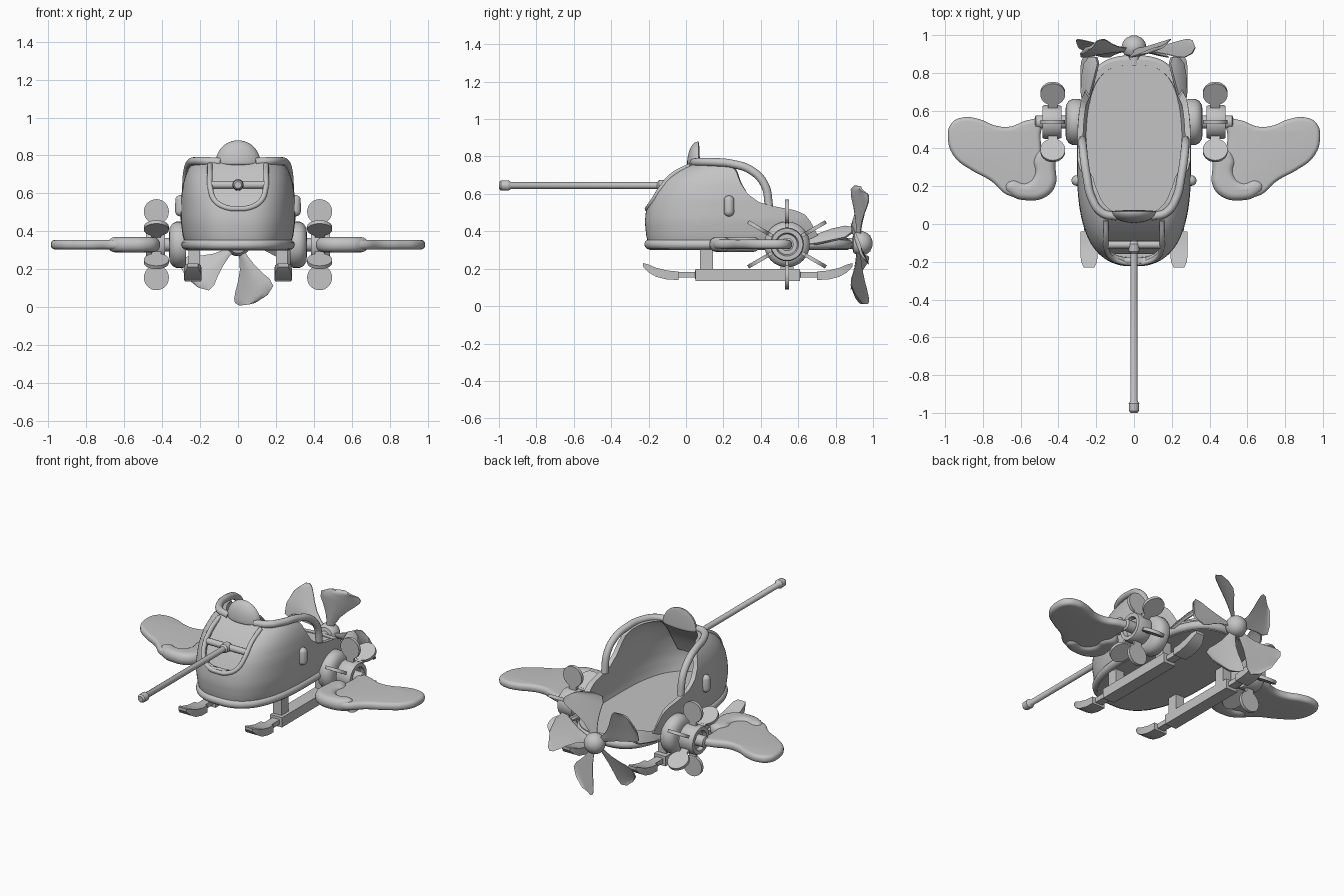
import bpy, bmesh, math
from mathutils import Matrix, Vector

if "Cube" in bpy.data.objects:
    bpy.data.objects.remove(bpy.data.objects["Cube"])

grey = bpy.data.materials.new("soft_grey")
grey.diffuse_color = (0.55, 0.55, 0.55, 1)
grey.use_nodes = True
grey.node_tree.nodes["Principled BSDF"].inputs["Base Color"].default_value = grey.diffuse_color


def finish(name, bm, mirror=False, angle=35):
    bmesh.ops.recalc_face_normals(bm, faces=bm.faces)
    me = bpy.data.meshes.new(name)
    bm.to_mesh(me)
    bm.free()
    me.materials.clear()
    me.materials.append(grey)
    ob = bpy.data.objects.new(name, me)
    bpy.context.collection.objects.link(ob)
    bpy.ops.object.select_all(action='DESELECT')
    ob.select_set(True)
    bpy.context.view_layer.objects.active = ob
    bpy.ops.object.shade_smooth_by_angle(angle=math.radians(angle))
    if mirror:
        ob.modifiers.new("mirror", 'MIRROR').use_mirror_merge = False
    return ob


def loft(bm, rings, wrap=False):
    """Skin a list of closed rings; cap the ends, or join last to first."""
    vs = [[bm.verts.new(p) for p in r] for r in rings]
    n = len(vs[0])
    pairs = list(zip(vs, vs[1:])) + ([(vs[-1], vs[0])] if wrap else [])
    for a, b in pairs:
        for i in range(n):
            bm.faces.new((a[i], a[(i + 1) % n], b[(i + 1) % n], b[i]))
    if not wrap:
        bm.faces.new(vs[0])
        bm.faces.new(vs[-1])


def lathe(name, profile, centre, axis, mirror=False, seg=32):
    """Round part: profile of (position along axis, radius)."""
    bm = bmesh.new()
    rings = []
    for d, r in profile:
        ring = []
        for i in range(seg):
            u, v = r * math.cos(math.tau * i / seg), r * math.sin(math.tau * i / seg)
            off = (d, u, v) if axis == 'X' else (u, d, v)
            ring.append(Vector(centre) + Vector(off))
        rings.append(ring)
    loft(bm, rings)
    return finish(name, bm, mirror)


def curve_part(name, pts, bevel, closed=False, fill=False, mirror=False, extrude=0.0):
    """Tube along smooth points, or a rounded flat plate from an outline."""
    cu = bpy.data.curves.new(name + "_path", 'CURVE')
    cu.dimensions = '2D' if fill else '3D'
    cu.fill_mode = 'BOTH' if fill else 'FULL'
    cu.bevel_depth, cu.bevel_resolution, cu.resolution_u = bevel, 4, 8
    cu.extrude, cu.use_fill_caps = extrude, not fill
    if fill:
        cu.offset = -bevel
    sp = cu.splines.new('BEZIER')
    sp.bezier_points.add(len(pts) - 1)
    for bp, p in zip(sp.bezier_points, pts):
        bp.co = (p[0], p[1], 0) if fill else p
        bp.handle_left_type = bp.handle_right_type = 'AUTO'
    sp.use_cyclic_u = closed
    tmp = bpy.data.objects.new(name + "_path", cu)
    bpy.context.collection.objects.link(tmp)
    dg = bpy.context.evaluated_depsgraph_get()
    me = bpy.data.meshes.new_from_object(tmp.evaluated_get(dg))
    bpy.data.objects.remove(tmp)
    bm = bmesh.new()
    bm.from_mesh(me)
    bmesh.ops.remove_doubles(bm, verts=bm.verts, dist=0.0005)
    if fill:
        bmesh.ops.translate(bm, verts=bm.verts, vec=(0, 0, 0.33))
    return finish(name, bm, mirror)


def box(bm, size, mat):
    bmesh.ops.create_cube(bm, size=1, matrix=mat @ Matrix.Diagonal((*size, 1)))


def interp(x, table):
    for (a, fa), (b, fb) in zip(table, table[1:]):
        if x <= b:
            t = max(0, (x - a) / (b - a))
            return fa + (fb - fa) * t
    return table[-1][1]


# Hull shape: half width and nose position by height, wall height by depth
WIDTH = [(.30, .27), (.38, .292), (.46, .302), (.58, .3), (.66, .288), (.72, .268), (.77, .235)]
NOSE = [(.30, -.195), (.38, -.213), (.45, -.22), (.52, -.213), (.60, -.188), (.66, -.15),
        (.70, -.11), (.74, -.045), (.77, .03)]
HEIGHT = [(.10, .765), (.22, .75), (.26, .725), (.29, .66), (.33, .60), (.39, .555), (.46, .535),
          (.58, .512), (.63, .49), (.67, .44), (.70, .385), (.75, .365), (.87, .36)]
MID, TAIL = .33, .87


def hull_point(phi, z, inset=0.0):
    a = interp(z, WIDTH) - inset
    c, s = math.cos(phi), math.sin(phi)
    n = 3.1 if s > 0 else 2.7
    b = (TAIL - MID if s > 0 else MID - interp(z, NOSE)) - inset
    r = (abs(c / a) ** n + abs(s / b) ** n) ** (-1 / n)
    return Vector((r * c, MID + r * s, z))


def nose_y(x, z):
    a = interp(z, WIDTH)
    return MID - (MID - interp(z, NOSE)) * (1 - (abs(x) / a) ** 2.7) ** (1 / 2.7)


SEG = 144
phis = [math.tau * i / SEG for i in range(SEG)]
tops = [interp(hull_point(p, .4).y, HEIGHT) for p in phis]
LEVELS = 18
bm = bmesh.new()
rings = [[hull_point(p, .30 + (h - .30) * k / LEVELS) for p, h in zip(phis, tops)] for k in range(LEVELS + 1)]
rings += [[hull_point(p, .30 + (h - .30) * k / LEVELS, .03) for p, h in zip(phis, tops)]
          for k in range(LEVELS, -1, -1)]
loft(bm, rings, wrap=True)
hull = finish("hull", bm)

# U-shaped notch in the nose
bm = bmesh.new()
R = .09
u = [(-.14, .95)] + [(-.05 + R * math.cos(t), .625 + R * math.sin(t))
                     for t in [math.pi + math.pi / 2 * i / 8 for i in range(9)]]
u += [(-x, z) for x, z in reversed(u)]
loft(bm, [[(x, -.4, z) for x, z in u], [(x, .06, z) for x, z in u]])
cutter = finish("notch_cutter", bm)
cutter.hide_render = True
cut = hull.modifiers.new("notch", 'BOOLEAN')
cut.operation, cut.object, cut.solver = 'DIFFERENCE', cutter, 'EXACT'
dg = bpy.context.evaluated_depsgraph_get()
cut_mesh = bpy.data.meshes.new_from_object(hull.evaluated_get(dg))
hull.modifiers.clear()
hull.data = cut_mesh
bpy.data.objects.remove(cutter)

# Floor and the bumper around the base
bm = bmesh.new()
loft(bm, [[hull_point(p, z, .01) for p in phis] for z in (.30, .355)])
finish("floor", bm)
curve_part("base_bumper", [hull_point(p, .33, .006) for p in phis[::4]], .027, closed=True)

# Sloped panel behind the notch, notch trim and cross bar
bm = bmesh.new()
loft(bm, [[(sx * w, y, z) for sx, y, z in ((-1, yf, zf), (1, yf, zf), (1, yf + .03, zf), (-1, yf + .03, zf))]
          for w, yf, zf in ((.15, -.158, .50), (.16, -.12, .58), (.16, -.065, .67), (.15, .03, .765))])
finish("nose_panel", bm)
trim = [(-.148, .75), (-.148, .70), (-.146, .63), (-.12, .56), (-.06, .525), (0, .52)]
trim += [(-x, z) for x, z in reversed(trim[:-1])]
curve_part("notch_trim", [(x, nose_y(x, z) + .006, z) for x, z in trim], .014)
lathe("cross_bar", [(-.15, .02), (.15, .02)], (0, -.11, .645), 'X')

# Nose pole with knobs
lathe("nose_pole", [(-1, .018), (-.99, .026), (-.95, .028), (-.935, .018), (-.155, .018), (-.145, .028),
                    (-.105, .03), (-.09, .02)], (0, 0, .645), 'Y', seg=24)

# Shield fin above the nose
bm = bmesh.new()
bmesh.ops.create_uvsphere(bm, u_segments=40, v_segments=24, radius=1)
for v in bm.verts:
    x, y, z = v.co
    v.co = (x * .118, .066 + y * (.06 if y < 0 else .008), .76 + z * (.12 if z > 0 else .02))
finish("shield_fin", bm)

# Grab rails over the sides
curve_part("grab_rail", [(.09, .04, .765), (.17, .06, .77), (.225, .14, .77), (.25, .25, .76), (.265, .35, .725),
                         (.272, .42, .65), (.272, .445, .53)], .022, mirror=True)

# Side buttons
bm = bmesh.new()
bmesh.ops.create_uvsphere(bm, u_segments=24, v_segments=16, radius=.028)
for v in bm.verts:
    v.co.z += .028 if v.co.z > 0 else -.028
    v.co += Vector((.303, .23, .535))
finish("side_button", bm, mirror=True)

# Paddle engines: housing, axle, rim and six round paddles
AXLE = (0, .54, .33)
lathe("engine_housing", [(.275, .115), (.29, .122), (.325, .122), (.345, .112), (.36, .09), (.363, .06)],
      AXLE, 'X', True)
lathe("engine_axle", [(.34, .035), (.52, .035), (.525, .025)], AXLE, 'X', True)
lathe("engine_hub", [(.385, .05), (.385, .085), (.40, .09), (.47, .09), (.485, .085), (.485, .062),
                     (.46, .055)], AXLE, 'X', True)
bm = bmesh.new()
for k in range(6):
    turn = Matrix.Translation((.43, .54, .33)) @ Matrix.Rotation(k * math.pi / 3, 4, 'X')
    bmesh.ops.create_cone(bm, cap_ends=True, segments=28, radius1=.066, radius2=.066, depth=.02,
                          matrix=turn @ Matrix.Translation((0, 0, .174)) @ Matrix.Rotation(math.pi / 2, 4, 'X'))
    box(bm, (.05, .018, .09), turn @ Matrix.Translation((0, 0, .09)))
finish("engine_paddles", bm, mirror=True)

# Wings and their rounded leading arms
wing = [(.50, .55), (.56, .55), (.66, .515), (.73, .52), (.82, .555), (.90, .565), (.965, .535), (.985, .45),
        (.95, .355), (.86, .285), (.76, .23), (.66, .15), (.54, .15), (.49, .22), (.49, .36), (.495, .46)]
curve_part("wing", wing, .022, closed=True, fill=True, mirror=True, extrude=.003)
cuff = [(.43, .37), (.49, .395), (.535, .34), (.53, .265), (.57, .222), (.65, .235), (.685, .20), (.65, .15),
        (.56, .125), (.47, .142), (.418, .20), (.415, .29)]
curve_part("wing_arm", cuff, .037, closed=True, fill=True, mirror=True, extrude=.003)

# Curved leaves at the tail corners
bm = bmesh.new()
loft(bm, [[(x - w, y, z + h), (x, y, z + h * .6), (x + w, y, z - h), (x + w - .012, y, z - h - .01),
           (x - .012, y, z + h * .6 - .014), (x - w - .01, y, z + h - .012)]
          for x, y, z, w, h in ((.26, .62, .345, .012, .015), (.258, .70, .362, .025, .024),
                                (.245, .78, .385, .034, .03), (.23, .85, .40, .036, .03),
                                (.222, .885, .41, .018, .014))])
finish("tail_leaf", bm, mirror=True, angle=60)

# Skids with turned-up tips
TIP = [(-.23, .212, .23, .028), (-.2, .18, .222, .042), (-.16, .157, .205, .046), (-.1, .142, .19, .046),
       (-.04, .14, .185, .046)]
LINK, RAIL = (.152, .182, .026), (.135, .198, .042)
stations = TIP + [(-.039, *LINK), (.049, *LINK), (.05, *RAIL), (.61, *RAIL), (.611, *LINK), (.70, *LINK)]
stations += [(.66 - y, lo, hi, w) for y, lo, hi, w in reversed(TIP)]
bm = bmesh.new()
loft(bm, [[(.238 - w, y, lo), (.238 + w, y, lo), (.238 + w, y, hi), (.238 - w, y, hi)]
          for y, lo, hi, w in stations])
finish("skid", bm, mirror=True)
bm = bmesh.new()
for y in (.11, .54):
    box(bm, (.06, .07, .14), Matrix.Translation((.23, y, .255)))
finish("skid_post", bm, mirror=True)

# Rear propeller: hub and five fan-shaped pitched blades
lathe("propeller_hub", [(.84, .03), (.89, .03), (.895, .05), (.915, .062), (.94, .066), (.965, .058),
                        (.985, .042), (.998, .012)], (0, 0, .335), 'Y')
# blade rows: radius, sweep of the two edges in degrees
EDGES = [(.03, -30, 30), (.08, -15, 18), (.14, -16, 18), (.20, -20, 20), (.25, -23, 22), (.29, -24, 20),
         (.312, -23, 10), (.325, -19, -4)]
bm = bmesh.new()
for k in range(5):
    base = 290 + 72 * k
    rows = []
    for r, e0, e1 in EDGES:
        front, back = [], []
        for j in range(9):
            t = j / 8
            deg = e0 + (e1 - e0) * t
            a = math.radians(base + deg)
            y = .925 - r * math.radians(deg) * .42 - .015 * math.sin(math.pi * t) * (r / .32)
            half = .002 + .006 * math.sin(math.pi * t)
            p = (r * math.cos(a), .335 + r * math.sin(a))
            front.append((p[0], y - half, p[1]))
            back.append((p[0], y + half, p[1]))
        rows.append(front + back[::-1])
    loft(bm, rows)
finish("propeller_blades", bm)
